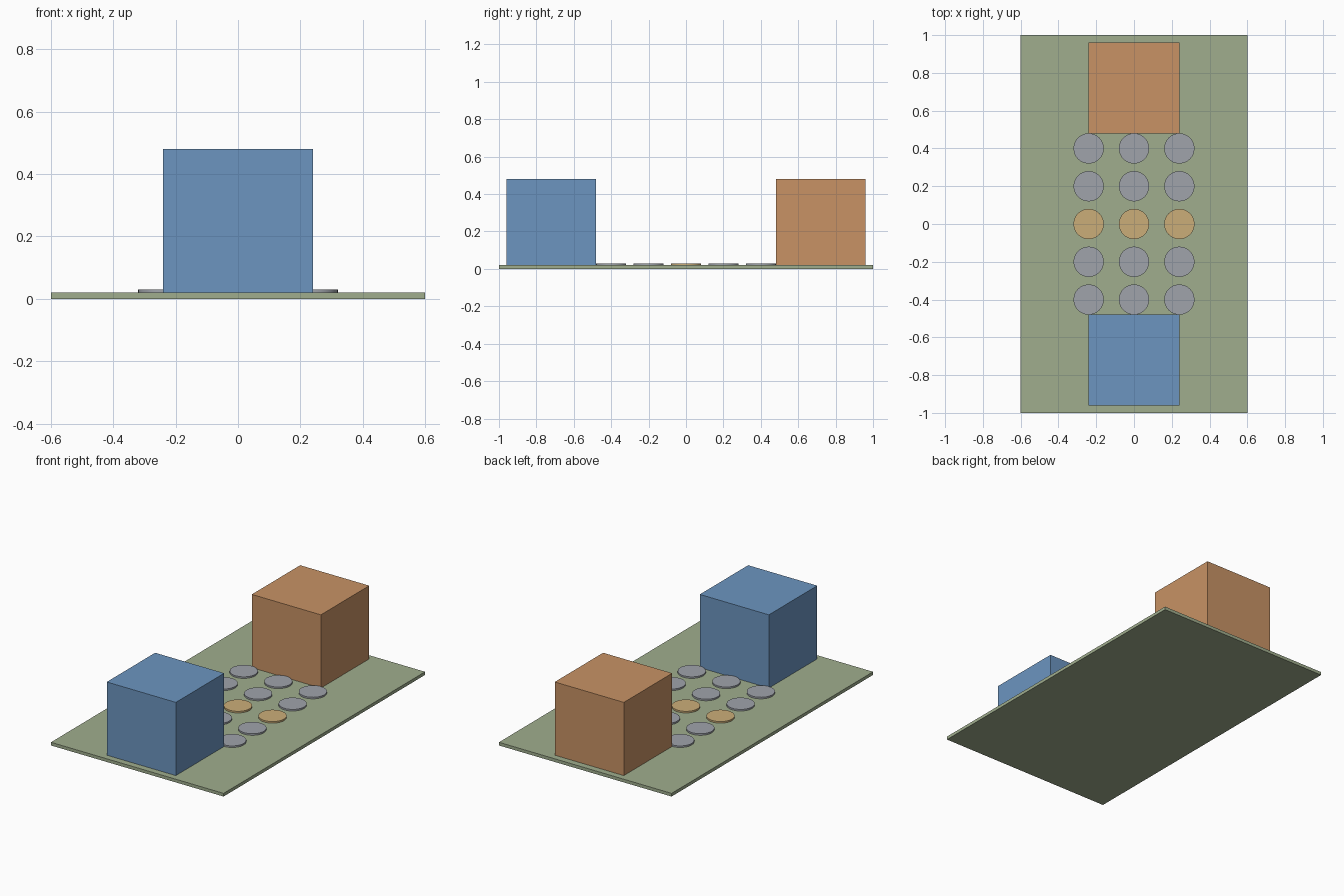
import bpy

if "Cube" in bpy.data.objects:
    bpy.data.objects.remove(bpy.data.objects["Cube"], do_unlink=True)


def material(name, rgb):
    mat = bpy.data.materials.new(name)
    mat.use_nodes = True
    mat.diffuse_color = (*rgb, 1)
    mat.node_tree.nodes["Principled BSDF"].inputs["Base Color"].default_value = (*rgb, 1)
    return mat


green = material("sage green", (0.35, 0.42, 0.27))
blue = material("blue", (0.15, 0.30, 0.53))
orange = material("orange", (0.58, 0.29, 0.13))
grey = material("grey", (0.35, 0.37, 0.41))
yellow = material("sand yellow", (0.60, 0.42, 0.19))

BASE_TOP = 0.02
BLOCK = 0.48


def finish(name, mat):
    obj = bpy.context.object
    obj.name = obj.data.name = name
    obj.data.materials.append(mat)
    return obj


def box(name, y, bottom, size, mat):
    bpy.ops.mesh.primitive_cube_add(size=1, location=(0, y, bottom + size[2] / 2))
    obj = finish(name, mat)
    obj.scale = size
    bpy.ops.object.transform_apply(location=False, rotation=False, scale=True)


def disc(name, x, y, mat):
    height = 0.01
    bpy.ops.mesh.primitive_cylinder_add(vertices=48, radius=0.08, depth=height,
                                        location=(x, y, BASE_TOP + height / 2))
    finish(name, mat)
    bpy.ops.object.shade_smooth_by_angle()


# Thin base board
box("base_board", 0, 0, (1.2, 2, BASE_TOP), green)

# Facing blocks at the two ends
block_size = (BLOCK, BLOCK, BLOCK - BASE_TOP)
box("front_block", -0.72, BASE_TOP, block_size, blue)
box("back_block", 0.72, BASE_TOP, block_size, orange)

# Grid of discs, the middle row in yellow
for row in range(-2, 3):
    for col in range(-1, 2):
        disc(f"disc_row_{row + 3}_column_{col + 2}", col * 0.24, row * 0.2,
             grey if row else yellow)
